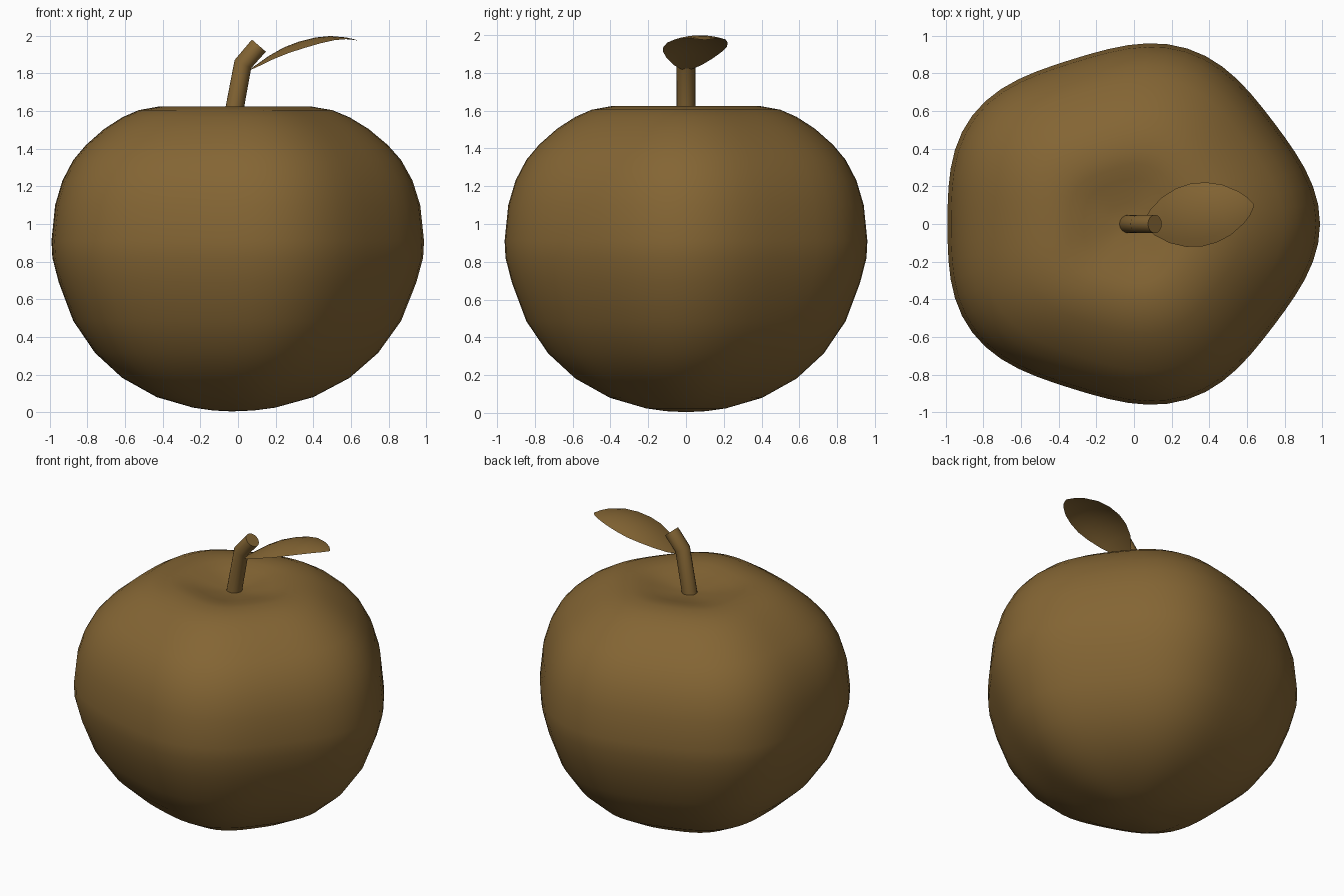
import bpy, math
from mathutils import Vector

if "Cube" in bpy.data.objects:
    bpy.data.objects.remove(bpy.data.objects["Cube"])

brown = bpy.data.materials.new("warm brown")
brown.diffuse_color = (0.23, 0.13, 0.034, 1)
brown.use_nodes = True
brown.node_tree.nodes["Principled BSDF"].inputs["Base Color"].default_value = brown.diffuse_color


def make(name, verts, faces, angle=50):
    me = bpy.data.meshes.new(name)
    me.from_pydata(verts, [], faces)
    me.materials.append(brown)
    ob = bpy.data.objects.new(name, me)
    bpy.context.collection.objects.link(ob)
    bpy.ops.object.select_all(action='DESELECT')
    ob.select_set(True)
    bpy.context.view_layer.objects.active = ob
    bpy.ops.object.shade_smooth_by_angle(angle=math.radians(angle))
    return ob


def ring_faces(rings, n):
    return [(k * n + i, k * n + (i + 1) % n, (k + 1) * n + (i + 1) % n, (k + 1) * n + i)
            for k in range(rings - 1) for i in range(n)]


# Fruit body: revolved profile with five soft lobes and a shallow top dimple
CX, N = -0.033, 60
profile = [(.11, .009), (.22, .024), (.42, .08), (.61, .182), (.76, .315), (.88, .485),
           (.96, .69), (.995, .82), (1, .91), (.98, 1.1), (.94, 1.23), (.88, 1.34),
           (.81, 1.42), (.71, 1.505), (.61, 1.567), (.52, 1.605), (.41, 1.624),
           (.33, 1.618), (.25, 1.6), (.12, 1.57)]
verts = []
for r, z in profile:
    for i in range(N):
        t = 2 * math.pi * i / N
        q = .99 * r * (1 + .032 * math.cos(5 * t))
        verts.append((CX * min(1, .8 + .2 * r) + q * math.cos(t), .96 * q * math.sin(t), z))
faces = ring_faces(len(profile), N)
b = len(verts)
verts += [(CX, 0, .004), (CX, 0, 1.56)]
last = (len(profile) - 1) * N
for i in range(N):
    j = (i + 1) % N
    faces += [(b, j, i), (b + 1, last + i, last + j)]
make("fruit_body", verts, faces)

# Stem: bent tube in the xz plane
path = [Vector((-.03, 0, 1.55)), Vector((.026, 0, 1.85)), Vector((.111, 0, 1.948))]
S, R = 16, .049
dirs = [(path[1] - path[0]).normalized(), None, (path[2] - path[1]).normalized()]
dirs[1] = (dirs[0] + dirs[2]).normalized()
verts = []
for p, d in zip(path, dirs):
    u = Vector((d.z, 0, -d.x))
    for i in range(S):
        t = 2 * math.pi * i / S
        verts.append(p + u * R * math.cos(t) + Vector((0, R * math.sin(t), 0)))
faces = ring_faces(3, S)
faces += [tuple(reversed(range(S))), tuple(range(2 * S, 3 * S))]
make("stem", verts, faces, 40)

# Leaf: thin arched sheet along a rising midrib
rib = [(.05, 1.812, .01), (.10, 1.845, .07), (.17, 1.895, .122), (.25, 1.94, .155),
       (.33, 1.971, .168), (.41, 1.991, .16), (.49, 1.999, .135), (.57, 1.992, .085),
       (.61, 1.983, .047), (.637, 1.975, .006)]
M = 9
verts = []
for x, z, w in rib:
    for k in range(M):
        s = 2 * k / (M - 1) - 1
        y = (x - .05) * .17
        verts.append((x - .17 * s * w, y + s * w, z - 1.2 * (s * w) ** 2))
faces = [(a * M + k, (a + 1) * M + k, (a + 1) * M + k + 1, a * M + k + 1)
         for a in range(len(rib) - 1) for k in range(M - 1)]
make("leaf", verts, faces)
